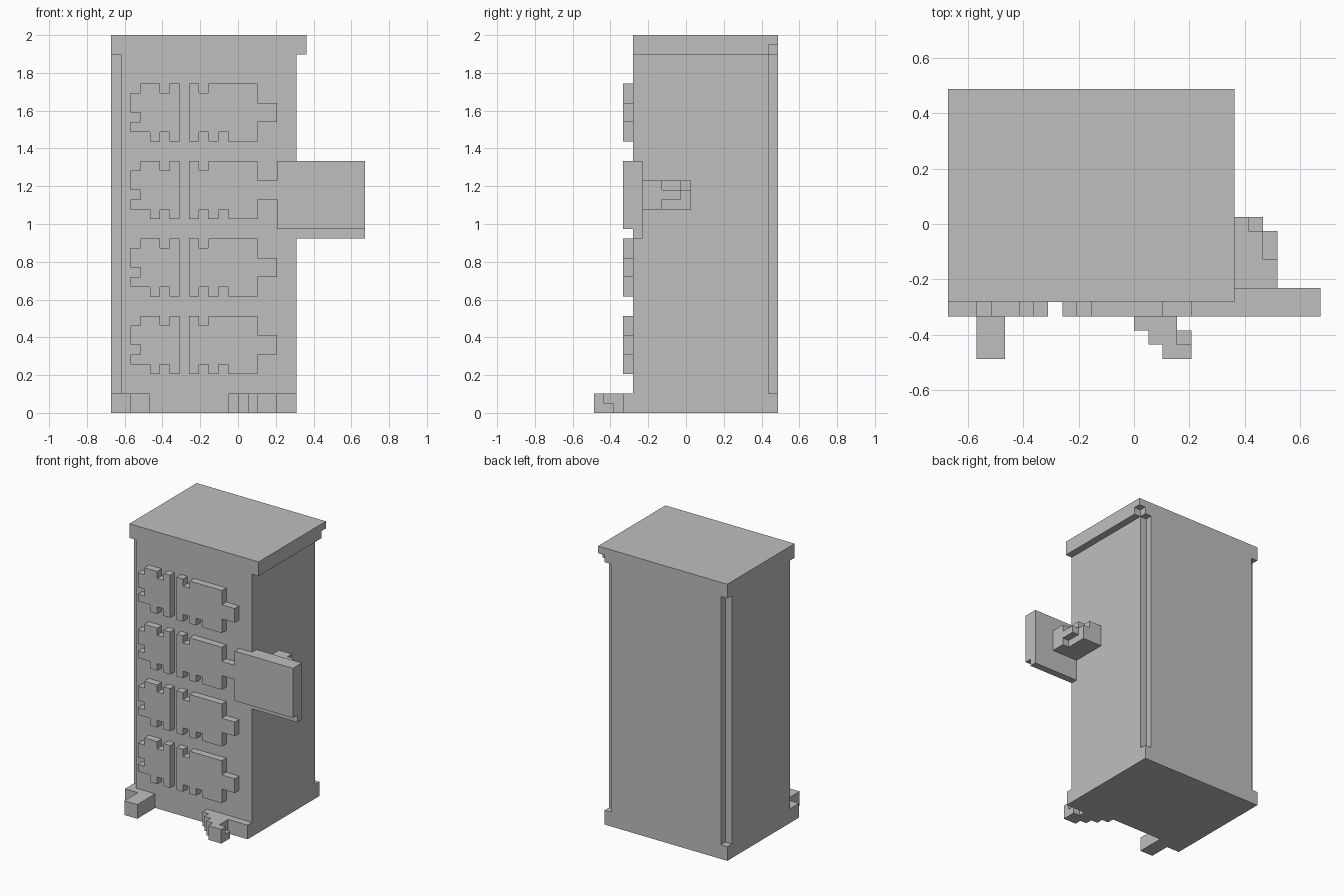
import bpy
import bmesh
from mathutils import Vector

if "Cube" in bpy.data.objects:
    bpy.data.objects.remove(bpy.data.objects["Cube"])

# Block grid: cell size per axis and the lower corner of the grid
CELL = Vector((0.0517, 0.0513, 0.0513))
ORIGIN = Vector((-0.672, -0.487, 0.0))

grey = bpy.data.materials.new("plain_grey")
grey.use_nodes = True
grey.diffuse_color = (0.52, 0.52, 0.52, 1)
grey.node_tree.nodes["Principled BSDF"].inputs["Base Color"].default_value = (0.52, 0.52, 0.52, 1)


def place(x, y, z):
    return ORIGIN + Vector((x, y, z)) * CELL


def prism(name, outline, axis, lo, hi):
    """Extrude an outline in grid cells along axis from lo to hi."""
    def point(a, b, c):
        return {"x": place(c, a, b), "y": place(a, c, b), "z": place(a, b, c)}[axis]

    bm = bmesh.new()
    face = bm.faces.new([bm.verts.new(point(a, b, lo)) for a, b in outline])
    top = bmesh.ops.extrude_face_region(bm, geom=[face])["geom"]
    shift = point(0, 0, hi) - point(0, 0, lo)
    bmesh.ops.translate(bm, vec=shift, verts=[v for v in top if isinstance(v, bmesh.types.BMVert)])
    bmesh.ops.recalc_face_normals(bm, faces=bm.faces)
    mesh = bpy.data.meshes.new(name)
    bm.to_mesh(mesh)
    bm.free()
    mesh.materials.append(grey)
    obj = bpy.data.objects.new(name, mesh)
    bpy.context.collection.objects.link(obj)
    return obj


def box(name, x, y, z):
    rect = [(x[0], y[0]), (x[1], y[0]), (x[1], y[1]), (x[0], y[1])]
    return prism(name, rect, "z", *z)


# Cabinet: base, notched body and overhanging roof
box("base", (0, 19), (4, 19), (0, 2))
prism("body", [(1, 4), (19, 4), (19, 18), (18, 18), (18, 19), (1, 19),
               (1, 18), (0, 18), (0, 5), (1, 5)], "z", 2, 37)
prism("roof_lip", [(0, 4), (20, 4), (20, 18), (19, 18), (19, 19), (0, 19)], "z", 37, 38)
box("roof", (0, 20), (4, 19), (38, 39))

# Four rows of raised front panels
cap = [(3, 6), (5, 6), (5, 5), (6, 5), (6, 6), (7, 6), (7, 0), (6, 0), (6, 1), (5, 1),
       (5, 0), (4, 0), (4, 1), (2, 1), (2, 2), (3, 2), (3, 3), (2, 3), (2, 5), (3, 5)]
main = [(8, 6), (9, 6), (9, 5), (10, 5), (10, 6), (15, 6), (15, 4), (17, 4), (17, 2), (15, 2),
        (15, 0), (12, 0), (12, 1), (11, 1), (11, 0), (10, 0), (10, 1), (9, 1), (9, 0), (8, 0)]
for row in range(4):
    rise = 4 + 8 * row
    for name, outline in (("panel_cap", cap), ("panel_main", main)):
        prism(f"{name}_{row + 1}", [(x, z + rise) for x, z in outline], "y", 3, 4)

# Side sign plate
box("sign_front", (17, 26), (3, 4), (19, 26))
box("sign_back", (19, 26), (4, 5), (18, 26))

# Stepped bracket behind the sign
box("bracket_block", (19, 23), (5, 7), (21, 24))
box("bracket_tongue", (19, 23), (7, 9), (22, 23))
box("bracket_lower", (19, 22), (7, 10), (21, 22))
box("bracket_upper", (19, 22), (7, 9), (23, 24))
box("bracket_end", (19, 22), (9, 10), (22, 23))
box("bracket_end_top", (19, 21), (9, 10), (23, 24))

# Front feet: a plain one and a stepped one
prism("right_foot", [(0, 4), (0, 3), (2, 3), (2, 0), (4, 0), (4, 4)], "z", 0, 2)
prism("left_foot", [(12, 4), (12, 3), (13, 3), (13, 2), (14, 2), (14, 1), (15, 1), (15, 0),
                    (17, 0), (17, 1), (16, 1), (16, 3), (19, 3), (19, 4)], "z", 0, 2)
box("left_foot_step", (16, 17), (1, 2), (0, 1))
